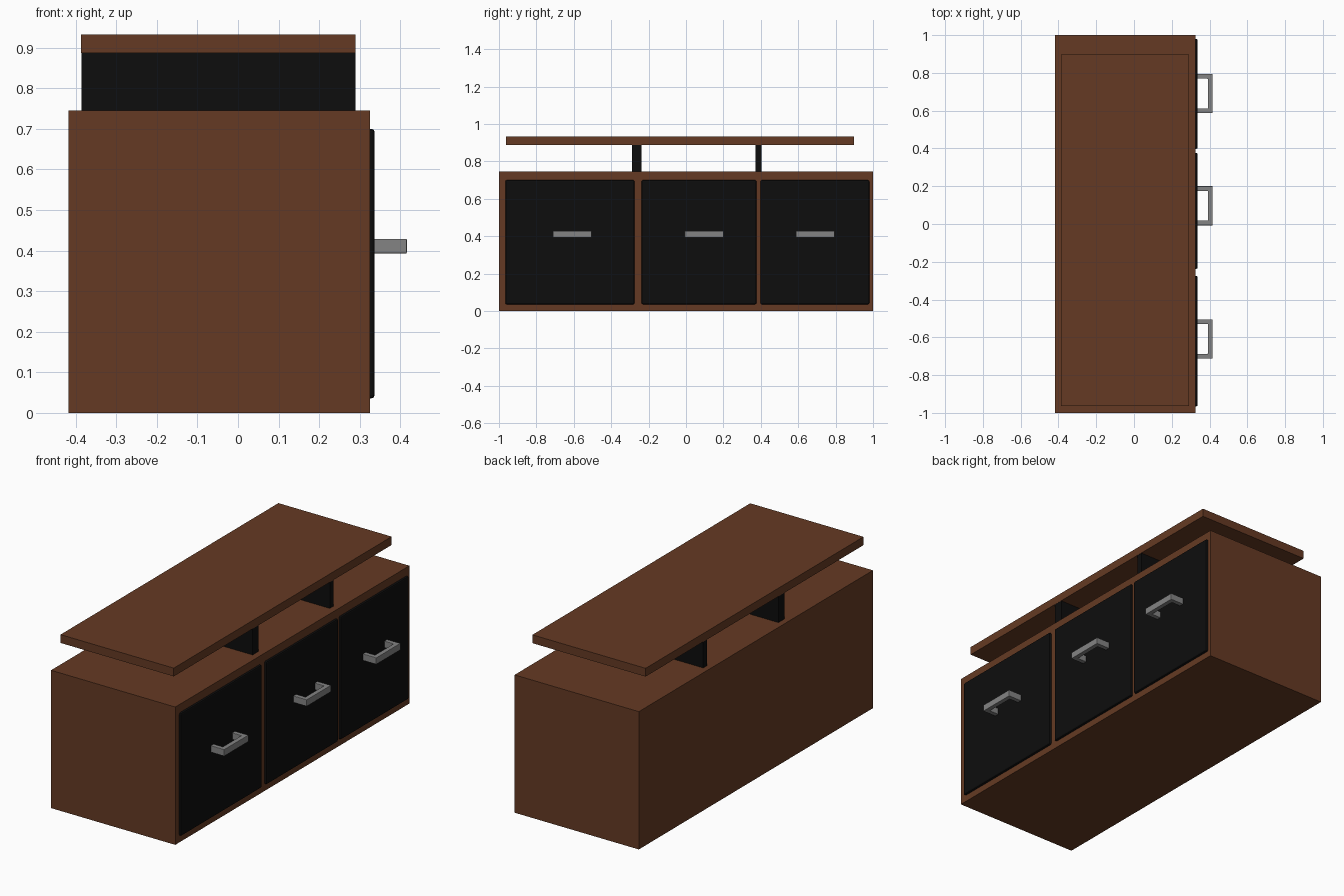
import bpy, bmesh
from mathutils import Vector

if "Cube" in bpy.data.objects:
    bpy.data.objects.remove(bpy.data.objects["Cube"])


def material(name, rgb):
    m = bpy.data.materials.new(name)
    m.diffuse_color = (*rgb, 1)
    m.use_nodes = True
    m.node_tree.nodes["Principled BSDF"].inputs["Base Color"].default_value = m.diffuse_color
    return m


WOOD = material("brown wood", (0.13, 0.042, 0.017))
BLACK = material("black lacquer", (0.004, 0.004, 0.004))
METAL = material("grey metal", (0.23, 0.23, 0.23))


def finish(name, bm, mat, bevel=0):
    bmesh.ops.recalc_face_normals(bm, faces=bm.faces[:])
    me = bpy.data.meshes.new(name)
    bm.to_mesh(me)
    bm.free()
    me.materials.append(mat)
    ob = bpy.data.objects.new(name, me)
    bpy.context.collection.objects.link(ob)
    if bevel:
        mod = ob.modifiers.new("bevel", 'BEVEL')
        mod.width = bevel
        mod.segments = 2
    return ob


def box(name, x, y, z, mat, bevel=0):
    bm = bmesh.new()
    bmesh.ops.create_cube(bm, size=1)
    for v in bm.verts:
        v.co = Vector([(a + b) / 2 + c * (b - a) for (a, b), c in zip((x, y, z), v.co)])
    return finish(name, bm, mat, bevel)


def handle(name, y, z):
    # U-shaped outline seen from above, extruded upwards
    x0, x1, t, h = 0.33, 0.416, 0.025, 0.207
    outline = [(x0, y), (x1, y), (x1, y + h), (x0, y + h),
               (x0, y + h - t), (x1 - t, y + h - t), (x1 - t, y + t), (x0, y + t)]
    bm = bmesh.new()
    face = bm.faces.new([bm.verts.new((px, py, z[0])) for px, py in outline])
    ext = bmesh.ops.extrude_face_region(bm, geom=[face])
    bmesh.ops.translate(bm, vec=(0, 0, z[1] - z[0]),
                        verts=[g for g in ext["geom"] if isinstance(g, bmesh.types.BMVert)])
    return finish(name, bm, METAL, 0.002)


# cabinet body
box("cabinet_body", (-0.418, 0.325), (-1, 1), (0, 0.745), WOOD)

# raised top shelf on two upright panels
box("top_shelf", (-0.387, 0.29), (-0.963, 0.898), (0.887, 0.932), WOOD)
for i, y in enumerate([(-0.288, -0.238), (0.371, 0.404)]):
    box(f"shelf_support_{i + 1}", (-0.386, 0.289), y, (0.74, 0.89), BLACK)

# three doors, each with a handle
doors = [((-0.966, -0.275), -0.712), ((-0.238, 0.377), -0.007), ((0.398, 0.98), 0.587)]
for i, (y, hy) in enumerate(doors):
    box(f"door_{i + 1}", (0.30, 0.337), y, (0.036, 0.70), BLACK, 0.008)
    handle(f"door_handle_{i + 1}", hy, (0.393, 0.429))
